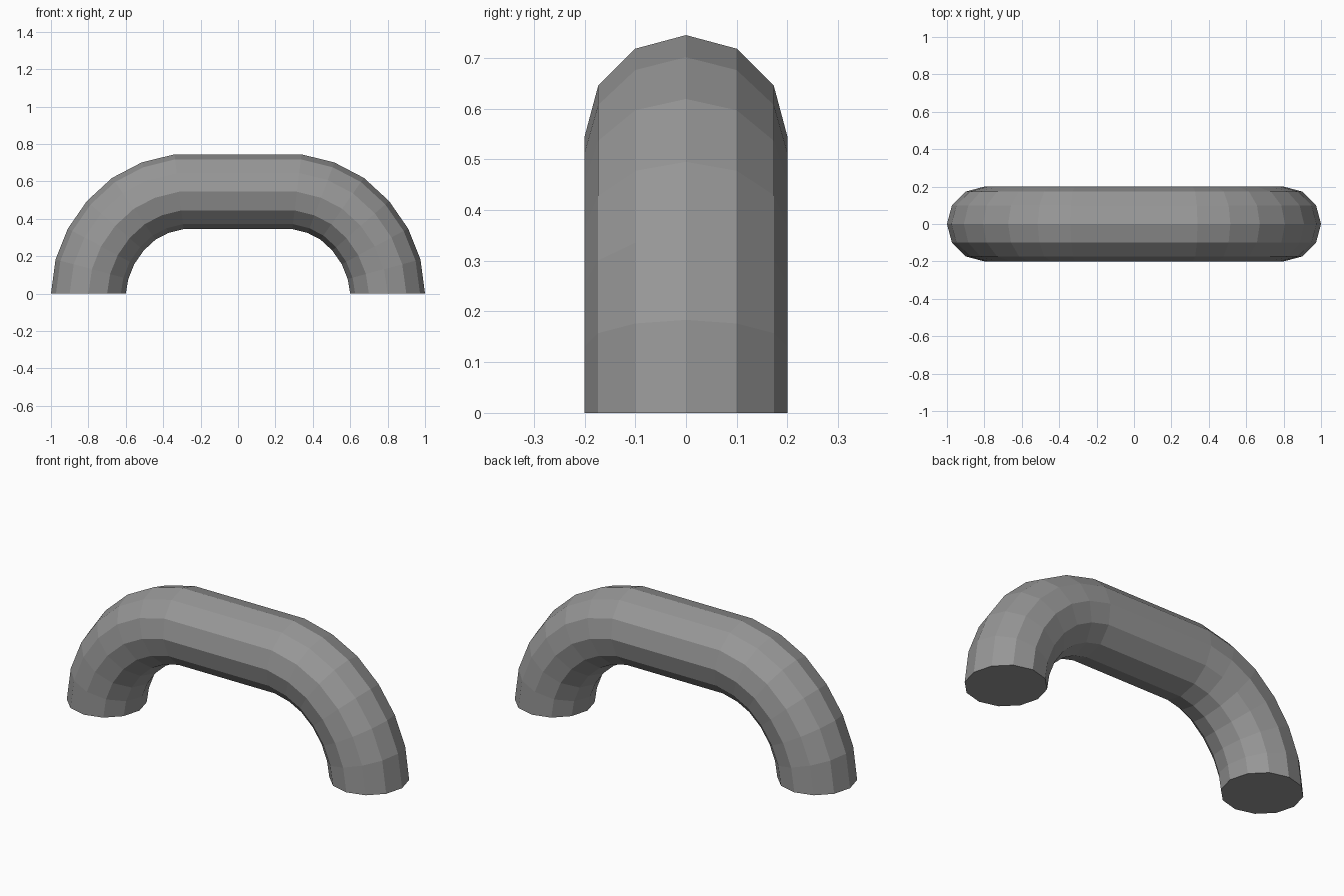
import bpy, bmesh, math
from mathutils import Vector

if "Cube" in bpy.data.objects:
    bpy.data.objects.remove(bpy.data.objects["Cube"])

SIDES, RADIUS = 12, 0.2

# Centre line of the handle: right half, then mirrored
half = [(0.8, 0), (0.781, 0.131), (0.732, 0.253), (0.656, 0.363),
        (0.557, 0.454), (0.444, 0.513), (0.315, 0.545)]
path = [Vector((x, 0, z)) for x, z in half]
path += [Vector((-x, 0, z)) for x, z in reversed(half)]

# Sweep a 12-sided section with mitred joints
bm = bmesh.new()
rings = []
for i, p in enumerate(path):
    if i == 0:
        normal, scale = Vector((1, 0, 0)), 1
    elif i == len(path) - 1:
        normal, scale = Vector((-1, 0, 0)), 1
    else:
        a = (p - path[i - 1]).normalized()
        b = (path[i + 1] - p).normalized()
        t = (a + b).normalized()
        normal, scale = Vector((t.z, 0, -t.x)), 1 / t.dot(a)
    ring = []
    for k in range(SIDES):
        ang = math.tau * k / SIDES
        ring.append(bm.verts.new(p + normal * (RADIUS * scale * math.cos(ang))
                                 + Vector((0, RADIUS * math.sin(ang), 0))))
    rings.append(ring)
for r, s in zip(rings, rings[1:]):
    for k in range(SIDES):
        n = (k + 1) % SIDES
        bm.faces.new((r[k], r[n], s[n], s[k]))

# Flat end caps
bm.faces.new(rings[0])
bm.faces.new(rings[-1])
bmesh.ops.recalc_face_normals(bm, faces=bm.faces[:])

mesh = bpy.data.meshes.new("handle")
bm.to_mesh(mesh)
bm.free()
bpy.context.collection.objects.link(bpy.data.objects.new("handle", mesh))

# Dark grey finish
grey = bpy.data.materials.new("dark_grey")
grey.diffuse_color = (0.31, 0.31, 0.31, 1)
grey.use_nodes = True
grey.node_tree.nodes["Principled BSDF"].inputs["Base Color"].default_value = grey.diffuse_color
mesh.materials.append(grey)
